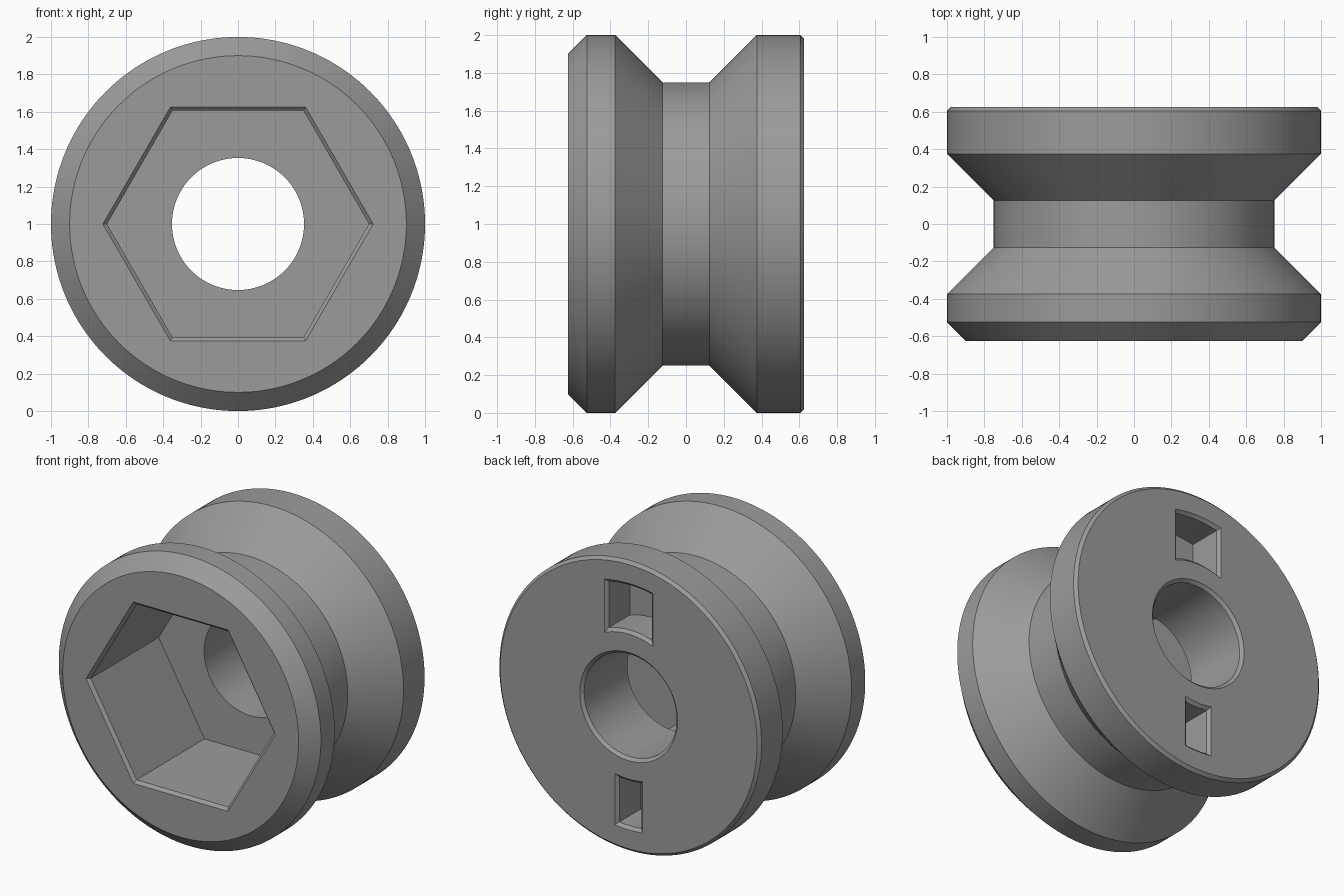
import bpy, bmesh, math

if "Cube" in bpy.data.objects:
    bpy.data.objects.remove(bpy.data.objects["Cube"])

SEGMENTS = 160
CENTRE_Z = 1.0

grey = bpy.data.materials.new("mid_grey")
grey.diffuse_color = (0.33, 0.33, 0.33, 1.0)
grey.use_nodes = True
grey.node_tree.nodes["Principled BSDF"].inputs["Base Color"].default_value = grey.diffuse_color


def make_object(name, bm):
    bmesh.ops.recalc_face_normals(bm, faces=bm.faces[:])
    mesh = bpy.data.meshes.new(name)
    bm.to_mesh(mesh)
    bm.free()
    mesh.materials.append(grey)
    obj = bpy.data.objects.new(name, mesh)
    bpy.context.collection.objects.link(obj)
    return obj


def lathe(name, profile):
    """Revolve a closed (radius, y) profile about the y axis."""
    bm = bmesh.new()
    rings = []
    for i in range(SEGMENTS):
        a = 2 * math.pi * i / SEGMENTS
        rings.append([bm.verts.new((r * math.cos(a), y, CENTRE_Z + r * math.sin(a)))
                      for r, y in profile])
    n = len(profile)
    for i in range(SEGMENTS):
        p, q = rings[i], rings[(i + 1) % SEGMENTS]
        for j in range(n):
            k = (j + 1) % n
            bm.faces.new((p[j], p[k], q[k], q[j]))
    return make_object(name, bm)


def loft(name, sections):
    """Join matching (x, z) outlines at successive y positions, capped."""
    bm = bmesh.new()
    loops = [[bm.verts.new((x, y, CENTRE_Z + z)) for x, z in pts] for y, pts in sections]
    n = len(loops[0])
    for a, b in zip(loops, loops[1:]):
        for j in range(n):
            k = (j + 1) % n
            bm.faces.new((a[j], a[k], b[k], b[j]))
    bm.faces.new(loops[0])
    bm.faces.new(loops[-1])
    return make_object(name, bm)


def hexagon(radius):
    return [(radius * math.cos(i * math.pi / 3), radius * math.sin(i * math.pi / 3))
            for i in range(6)]


def slot_outline(half_width, side, grow):
    """Straight sides, arcs concentric with the bore at both ends."""
    w, inner, outer = half_width + grow, 0.50 - grow, 0.85 + grow
    steps = 12
    xs = [-w + 2 * w * i / steps for i in range(steps + 1)]
    pts = [(x, side * math.sqrt(outer ** 2 - x * x)) for x in xs]
    return pts + [(x, side * math.sqrt(inner ** 2 - x * x)) for x in reversed(xs)]


def cut(body, cutter):
    mod = body.modifiers.new("cut", 'BOOLEAN')
    mod.operation = 'DIFFERENCE'
    mod.solver = 'EXACT'
    mod.object = cutter
    bpy.context.view_layer.objects.active = body
    bpy.ops.object.modifier_apply(modifier=mod.name)
    bpy.data.objects.remove(cutter, do_unlink=True)


# Grooved wheel with a through bore and chamfered rims
wheel = lathe("grooved_wheel", [
    (0.353, -0.625), (0.90, -0.625), (1.0, -0.525), (1.0, -0.375),
    (0.75, -0.125), (0.75, 0.125), (1.0, 0.375), (1.0, 0.605),
    (0.98, 0.625), (0.373, 0.625), (0.353, 0.605)])

# Deep hexagonal socket in the front, with a chamfered mouth
cut(wheel, loft("hex_cutter", [
    (-0.645, hexagon(0.745)), (-0.605, hexagon(0.70)), (0.135, hexagon(0.70))]))

# Wide upper slot and narrow lower slot in the back
for label, half_width, side in (("upper", 0.185, 1), ("lower", 0.105, -1)):
    cut(wheel, loft(label + "_slot_cutter", [
        (y, slot_outline(half_width, side, grow))
        for y, grow in ((0.645, 0.02), (0.605, -0.02), (0.375, -0.02))]))

# Smooth round surfaces, crisp edges
bpy.ops.object.select_all(action='DESELECT')
wheel.select_set(True)
bpy.context.view_layer.objects.active = wheel
bpy.ops.object.shade_smooth_by_angle(angle=math.radians(25))
